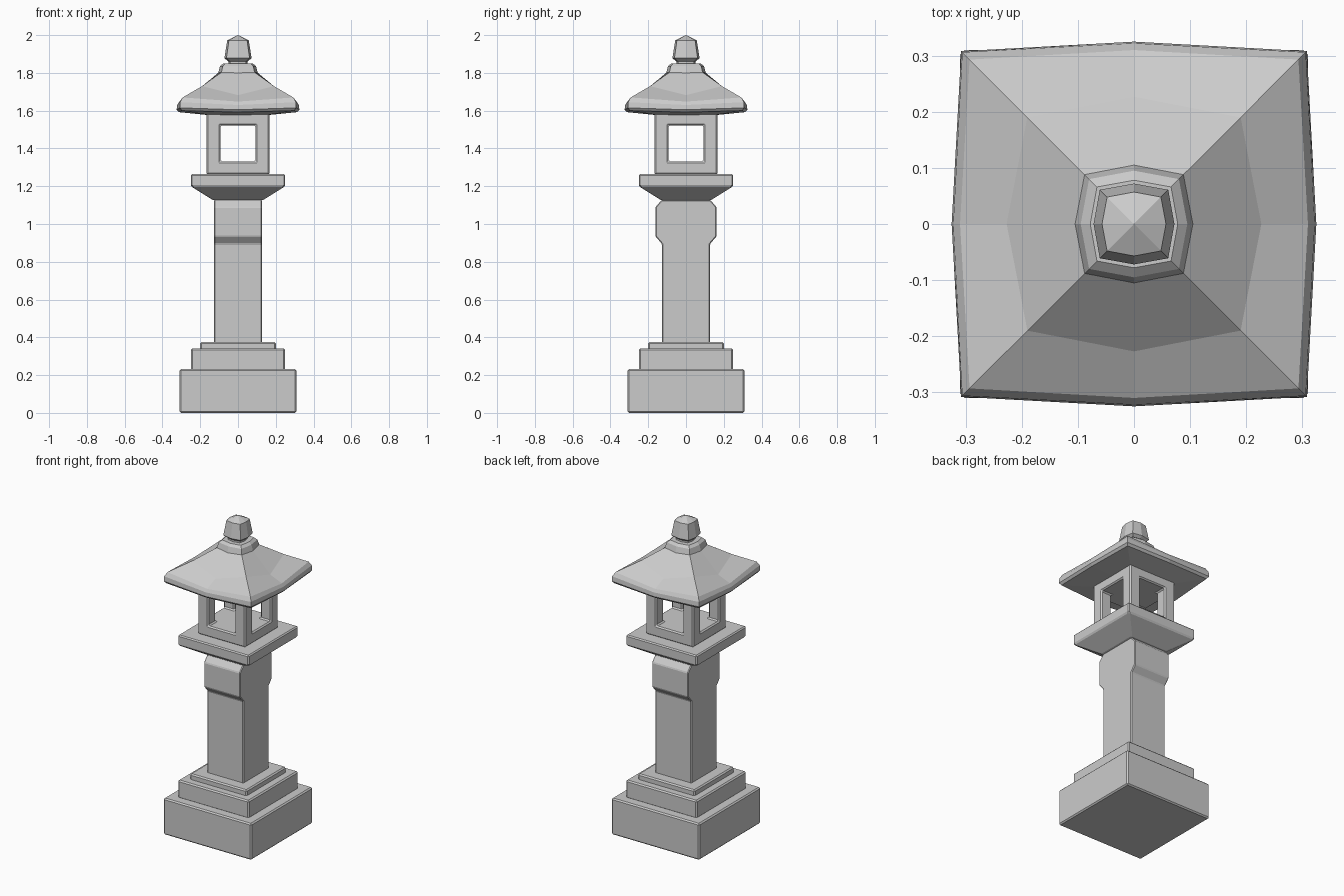
import bpy, bmesh

if "Cube" in bpy.data.objects:
    bpy.data.objects.remove(bpy.data.objects["Cube"])


def add_object(name, bm, bevel=0.0):
    bmesh.ops.recalc_face_normals(bm, faces=bm.faces)
    mesh = bpy.data.meshes.new(name)
    bm.to_mesh(mesh)
    bm.free()
    ob = bpy.data.objects.new(name, mesh)
    bpy.context.collection.objects.link(ob)
    if bevel:
        add_bevel(ob, bevel)
    return ob


def add_bevel(ob, width):
    mod = ob.modifiers.new("edge_chamfer", 'BEVEL')
    mod.width = width
    mod.segments = 1
    mod.limit_method = 'ANGLE'


def block(name, hx, hy, z0, z1, bevel=0.0):
    bm = bmesh.new()
    bmesh.ops.create_cube(bm, size=1)
    for v in bm.verts:
        v.co = (v.co.x * 2 * hx, v.co.y * 2 * hy, z0 + (v.co.z + 0.5) * (z1 - z0))
    return add_object(name, bm, bevel)


def loft(name, rings, apex=None):
    """Bowed-square rings: (mid-side radius, corner half width, mid z, corner z)."""
    bm = bmesh.new()
    loops = []
    for m, c, zm, zc in rings:
        pts = [(m, 0, zm), (c, c, zc), (0, m, zm), (-c, c, zc),
               (-m, 0, zm), (-c, -c, zc), (0, -m, zm), (c, -c, zc)]
        loops.append([bm.verts.new(p) for p in pts])
    for a, b in zip(loops, loops[1:]):
        for i in range(8):
            j = (i + 1) % 8
            bm.faces.new((a[i], a[j], b[j], b[i]))
    bm.faces.new(loops[0])
    if apex is None:
        bm.faces.new(loops[-1])
    else:
        tip = bm.verts.new((0, 0, apex))
        for i in range(8):
            bm.faces.new((loops[-1][i], loops[-1][(i + 1) % 8], tip))
    return add_object(name, bm)


# Stepped base
block("base_block", 0.31, 0.31, 0, 0.232, 0.008)
block("base_step", 0.25, 0.25, 0.225, 0.34, 0.008)
block("base_collar", 0.20, 0.20, 0.33, 0.375, 0.008)

# Pillar: side profile (y, z) mirrored and extruded along x
half = [(0.128, 0.365), (0.128, 0.895), (0.162, 0.935), (0.162, 1.09), (0.128, 1.128)]
outline = half + [(-y, z) for y, z in reversed(half)]
bm = bmesh.new()
face = bm.faces.new([bm.verts.new((-0.128, y, z)) for y, z in outline])
ext = bmesh.ops.extrude_face_region(bm, geom=[face])
for v in ext["geom"]:
    if isinstance(v, bmesh.types.BMVert):
        v.co.x = 0.128
add_object("pillar", bm, 0.005)

# Platform with flared underside
bm = bmesh.new()
loops = []
for r, z in [(0.13, 1.125), (0.25, 1.20), (0.25, 1.265)]:
    loops.append([bm.verts.new((sx * r, sy * r, z))
                  for sx, sy in ((1, 1), (-1, 1), (-1, -1), (1, -1))])
for a, b in zip(loops, loops[1:]):
    for i in range(4):
        j = (i + 1) % 4
        bm.faces.new((a[i], a[j], b[j], b[i]))
bm.faces.new(loops[0])
bm.faces.new(loops[-1])
add_object("platform", bm, 0.007)

# Light chamber, open through both axes
chamber = block("light_chamber", 0.168, 0.168, 1.262, 1.588)
for name, hx, hy in (("window_cutter_x", 0.4, 0.093), ("window_cutter_y", 0.093, 0.4)):
    cutter = block(name, hx, hy, 1.332, 1.522)
    cutter.hide_render = True
    cutter.hide_viewport = True
    cutter.display_type = 'WIRE'
    mod = chamber.modifiers.new(name, 'BOOLEAN')
    mod.operation = 'DIFFERENCE'
    mod.object = cutter
    mod.solver = 'EXACT'
add_bevel(chamber, 0.008)

# Bowed roof with slightly raised corners
loft("roof", [
    (0.17, 0.16, 1.578, 1.578),
    (0.312, 0.297, 1.592, 1.600),
    (0.325, 0.308, 1.605, 1.615),
    (0.322, 0.306, 1.630, 1.645),
    (0.310, 0.293, 1.648, 1.670),
    (0.227, 0.190, 1.682, 1.730),
    (0.105, 0.088, 1.800, 1.803),
    (0.095, 0.080, 1.836, 1.836),
    (0.078, 0.066, 1.850, 1.850),
])

# Finial
loft("finial", [
    (0.050, 0.042, 1.840, 1.840),
    (0.050, 0.042, 1.860, 1.860),
    (0.072, 0.061, 1.878, 1.878),
    (0.057, 0.048, 1.972, 1.972),
], apex=2.0)
